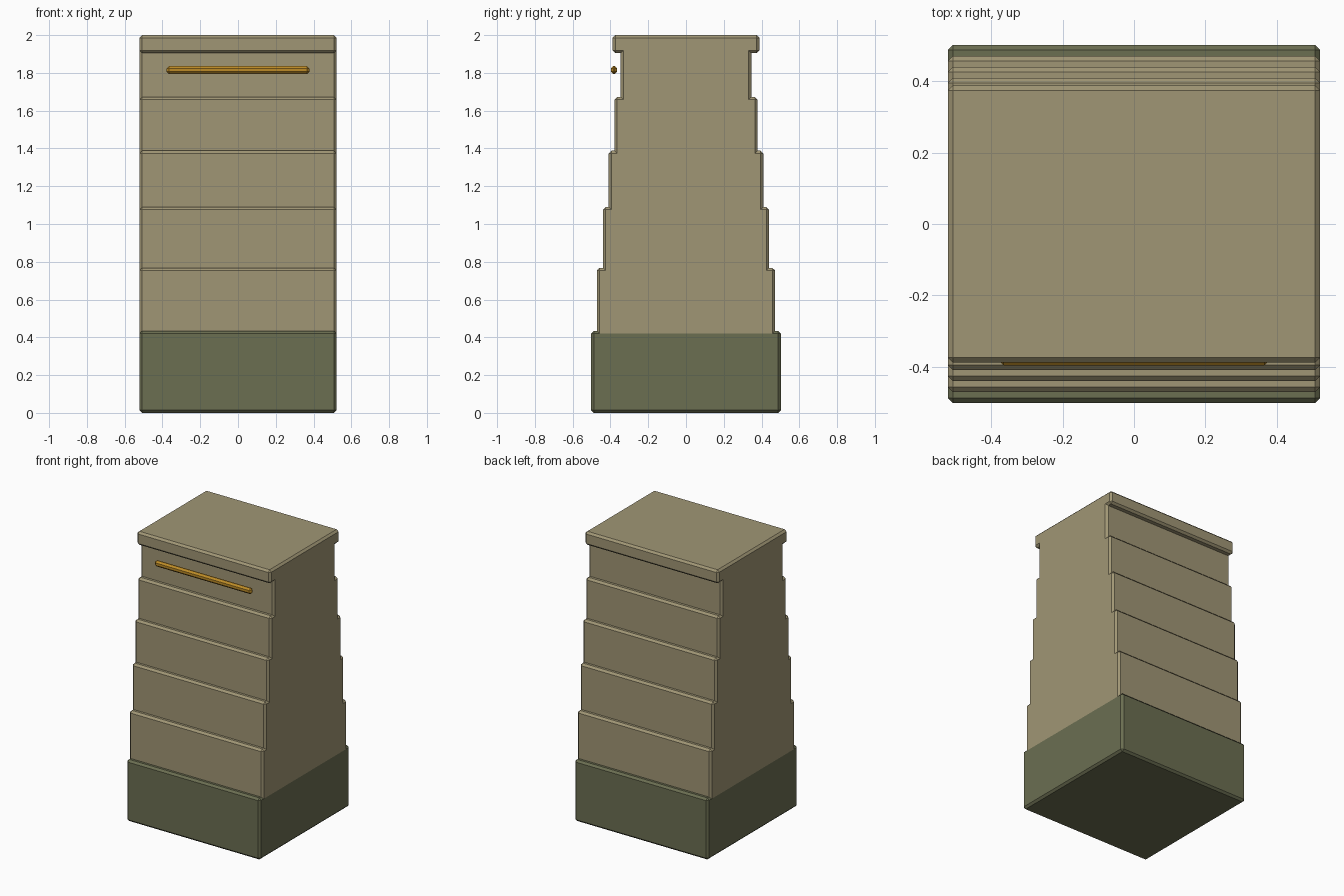
import bpy
import bmesh
from mathutils import Vector

old = bpy.data.objects.get("Cube")
if old:
    bpy.data.objects.remove(old)

BEVEL = 0.014
HALF_WIDTH = 0.522
BASE_TOP = 0.434


def material(name, rgb):
    mat = bpy.data.materials.new(name)
    mat.use_nodes = True
    mat.diffuse_color = (*rgb, 1)
    mat.node_tree.nodes["Principled BSDF"].inputs["Base Color"].default_value = (*rgb, 1)
    return mat


def add_object(name, bm, *mats):
    mesh = bpy.data.meshes.new(name)
    bm.to_mesh(mesh)
    bm.free()
    for mat in mats:
        mesh.materials.append(mat)
    obj = bpy.data.objects.new(name, mesh)
    bpy.context.collection.objects.link(obj)
    return obj


def chamfer(bm, width):
    bm.normal_update()
    convex = [e for e in bm.edges if e.calc_face_angle_signed() > 0.1]
    bmesh.ops.bevel(bm, geom=convex, offset=width, segments=1,
                    affect='EDGES', clamp_overlap=False)


tan = material("tan", (0.352, 0.305, 0.178))
green = material("olive green", (0.147, 0.156, 0.083))
gold = material("gold", (0.51, 0.26, 0.02))

# Stepped body: (half depth, top height) of each tier, with the lid last
tiers = [(0.502, BASE_TOP), (0.471, 0.768), (0.44, 1.09), (0.409, 1.388),
         (0.378, 1.672), (0.346, 1.905), (0.388, 2.0)]
outline, bottom = [], 0.0
for depth, top in tiers:
    outline += [(depth, bottom), (depth, top)]
    bottom = top
outline += [(-y, z) for y, z in reversed(outline)]

bm = bmesh.new()
side = bm.faces.new([bm.verts.new((-HALF_WIDTH, y, z)) for y, z in outline])
extruded = bmesh.ops.extrude_face_region(bm, geom=[side], use_keep_orig=True)
bmesh.ops.translate(bm, vec=(2 * HALF_WIDTH, 0, 0),
                    verts=[v for v in extruded["geom"] if isinstance(v, bmesh.types.BMVert)])
bmesh.ops.recalc_face_normals(bm, faces=bm.faces)
chamfer(bm, BEVEL)

# Split the flat sides where the green base ends
bmesh.ops.bisect_plane(bm, geom=bm.verts[:] + bm.edges[:] + bm.faces[:], dist=0.0005,
                       plane_co=(0, 0, BASE_TOP - BEVEL), plane_no=(0, 0, 1))
for face in bm.faces:
    face.material_index = int(face.calc_center_median().z < BASE_TOP + 0.002)
add_object("stepped_body", bm, tan, green)

# Slim front handle bar
bm = bmesh.new()
bmesh.ops.create_cube(bm, size=1)
bmesh.ops.scale(bm, vec=(0.756, 0.032, 0.042), verts=bm.verts)
chamfer(bm, 0.0125)
handle = add_object("front_handle", bm, gold)
handle.location = Vector((0, -0.381, 1.815))
